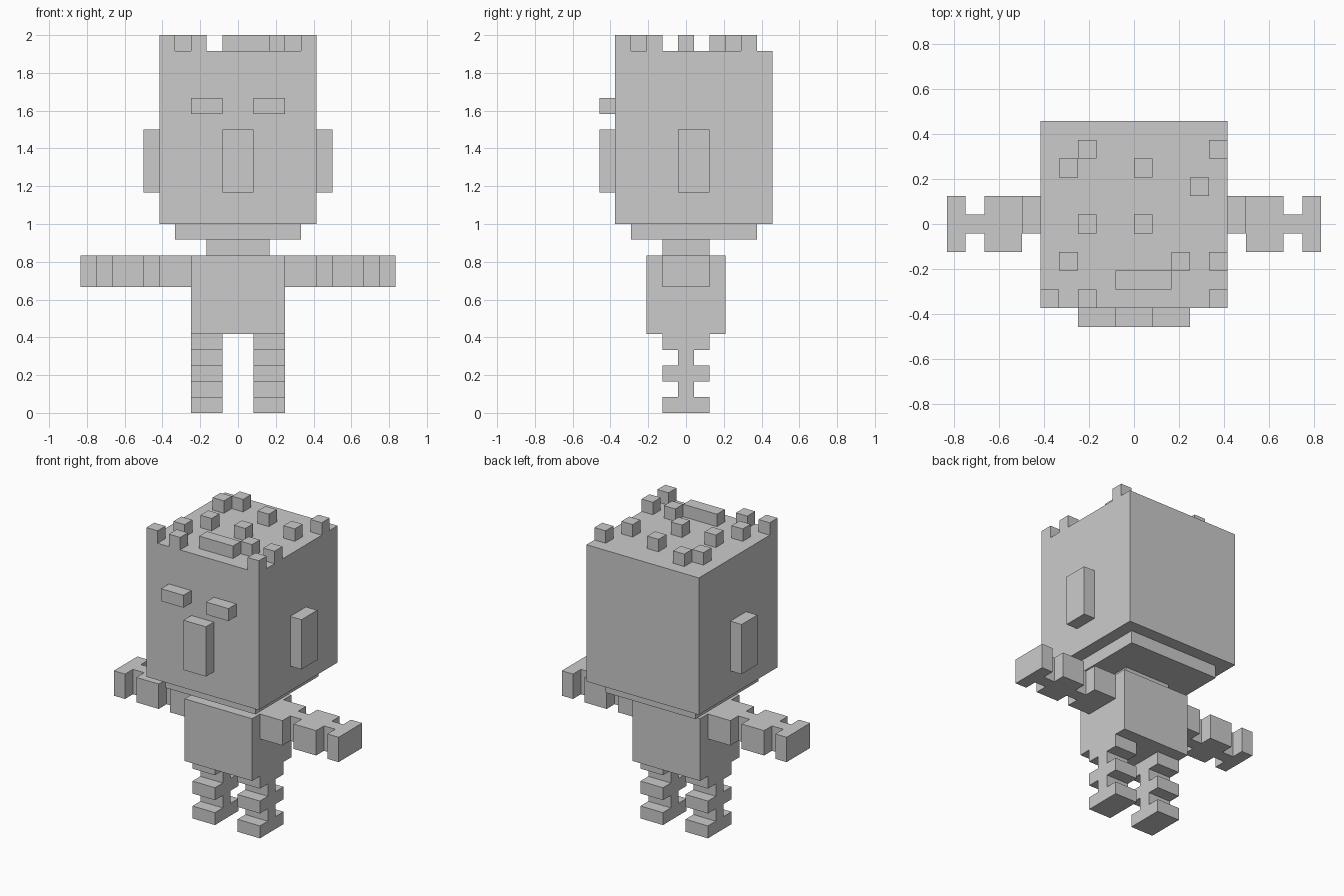
import bpy, bmesh
from mathutils import Vector

if "Cube" in bpy.data.objects:
    bpy.data.objects.remove(bpy.data.objects["Cube"])

U = 1 / 12  # size of one block

grey = bpy.data.materials.new("plain_grey")
grey.diffuse_color = (0.6, 0.6, 0.6, 1)
grey.use_nodes = True
grey.node_tree.nodes["Principled BSDF"].inputs["Base Color"].default_value = grey.diffuse_color


def finish(name, bm, mirror=False):
    bmesh.ops.recalc_face_normals(bm, faces=bm.faces[:])
    mesh = bpy.data.meshes.new(name)
    bm.to_mesh(mesh)
    bm.free()
    mesh.materials.append(grey)
    obj = bpy.data.objects.new(name, mesh)
    bpy.context.collection.objects.link(obj)
    if mirror:
        obj.modifiers.new("Mirror", 'MIRROR').use_axis = (True, False, False)
    return obj


def box(name, lo, hi, mirror=False):
    """Box between two corners given in block units."""
    bm = bmesh.new()
    bmesh.ops.create_cube(bm, size=1)
    for v in bm.verts:
        v.co = Vector([(a if c < 0 else b) * U for c, a, b in zip(v.co, lo, hi)])
    return finish(name, bm, mirror)


def notched_limb(name, steps, place, depth):
    """Extrude a stepped outline; steps are (start, end, half width)."""
    side = [(t, w) for a, b, w in steps for t in (a, b)]
    outline = side + [(t, -w) for t, w in reversed(side)]
    bm = bmesh.new()
    face = bm.faces.new([bm.verts.new(place(t, w) * U) for t, w in outline])
    ext = bmesh.ops.extrude_face_region(bm, geom=[face])
    moved = [v for v in ext["geom"] if isinstance(v, bmesh.types.BMVert)]
    bmesh.ops.translate(bm, verts=moved, vec=Vector(depth) * U)
    return finish(name, bm, True)


# Head, neck and body
box("head", (-5, -4.5, 12), (5, 5.5, 23))
box("jaw_plate", (-4, -3.5, 11), (4, 4.5, 12))
box("neck", (-2, -1.5, 10), (2, 1.5, 11))
box("torso", (-3, -2.5, 5), (3, 2.5, 10))

# Face and ears
box("nose", (-1, -5.5, 14), (1, -4.5, 18))
box("eyes", (1, -5.5, 19), (3, -4.5, 20), mirror=True)
box("ears", (5, -0.5, 14), (6, 1.5, 18), mirror=True)

# Arms with notched elbows and wrists
notched_limb("arms", [(3, 5, 1.5), (5, 6, 0.5), (6, 8, 1.5), (8, 9, 0.5), (9, 10, 1.5)],
             lambda t, w: Vector((t, w, 8)), (0, 0, 2))

# Legs with notched knees and ankles
notched_limb("legs", [(0, 1, 1.5), (1, 2, 0.5), (2, 3, 1.5), (3, 4, 0.5), (4, 5, 1.5)],
             lambda t, w: Vector((1, w, t)), (2, 0, 0))

# Hair tufts scattered on top of the head: x, y, width
tufts = [(-3, 3.5, 1), (4, 3.5, 1), (-4, 2.5, 1), (0, 2.5, 1), (3, 1.5, 1),
         (-3, -0.5, 1), (0, -0.5, 1), (-4, -2.5, 1), (2, -2.5, 1), (4, -2.5, 1),
         (-1, -3.5, 3), (-5, -4.5, 1), (-3, -4.5, 1), (4, -4.5, 1)]
for i, (x, y, w) in enumerate(tufts, 1):
    box(f"hair_tuft_{i}", (x, y, 23), (x + w, y + 1, 24))
